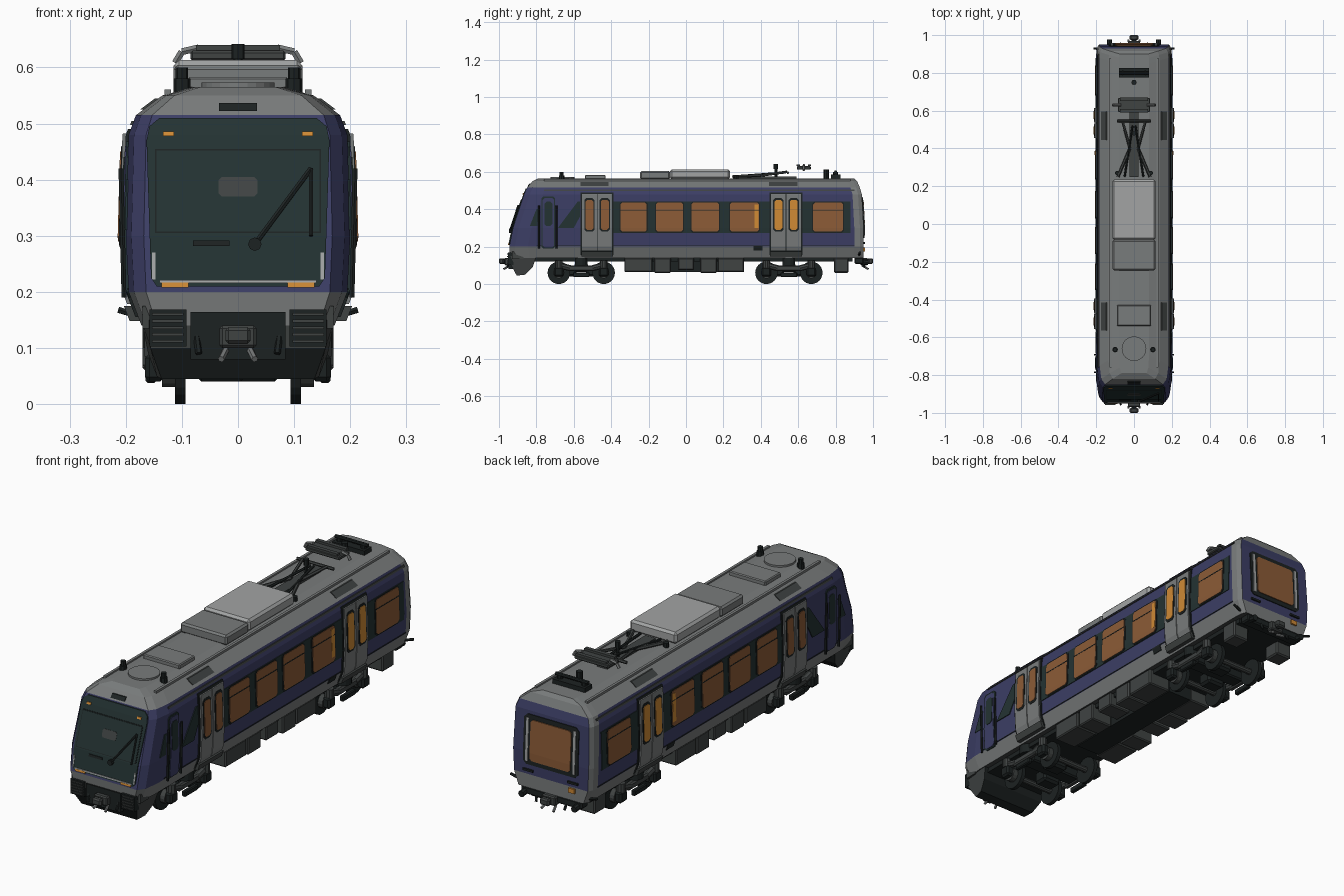
import bpy, bmesh
from mathutils import Vector

if "Cube" in bpy.data.objects:
    bpy.data.objects.remove(bpy.data.objects["Cube"])

def mat(name, r, g, b):
    m = bpy.data.materials.new(name)
    m.diffuse_color = (r, g, b, 1)
    m.use_nodes = True
    m.node_tree.nodes["Principled BSDF"].inputs["Base Color"].default_value = m.diffuse_color
    return m

GREY = mat("roof grey", .19, .20, .20)
LIGHT = mat("light grey", .36, .37, .37)
BLUE = mat("navy blue", .045, .048, .13)
DARK = mat("dark glass", .017, .032, .032)
BLACK = mat("black metal", .012, .016, .016)
UNDER = mat("underframe grey", .05, .056, .055)
BROWN = mat("amber window", .26, .105, .038)
ORANGE = mat("bright orange", .62, .25, .035)

# Body section: height, half width, front y, rear y
SEC = [(.14, .172, -.94, .95), (.20, .195, -.945, .95), (.30, .20, -.925, .95),
       (.48, .195, -.865, .94), (.515, .182, -.85, .93), (.55, .135, -.82, .915),
       (.565, .08, -.79, .90)]

def at(z, k):
    for a, b in zip(SEC, SEC[1:]):
        if z <= b[0]:
            return a[k] + (b[k] - a[k]) * (z - a[0]) / (b[0] - a[0])
    return SEC[-1][k]

def finish(name, bm, mats):
    bmesh.ops.recalc_face_normals(bm, faces=bm.faces)
    me = bpy.data.meshes.new(name)
    bm.to_mesh(me)
    bm.free()
    for m in mats:
        me.materials.append(m)
    ob = bpy.data.objects.new(name, me)
    bpy.context.collection.objects.link(ob)
    return ob

def box(name, c, s, m, bevel=0, taper=1):
    bm = bmesh.new()
    bmesh.ops.create_cube(bm, size=1)
    for v in bm.verts:
        t = taper if v.co.z > 0 else 1
        v.co = Vector((c[0] + v.co.x * s[0] * t, c[1] + v.co.y * s[1] * t, c[2] + v.co.z * s[2]))
    if bevel:
        bmesh.ops.bevel(bm, geom=bm.edges[:], offset=bevel, segments=1, affect='EDGES')
    return finish(name, bm, [m])

def rod(name, p, q, r, m, n=10, r2=None):
    p, q = Vector(p), Vector(q)
    bm = bmesh.new()
    bmesh.ops.create_cone(bm, cap_ends=True, segments=n, radius1=r,
                          radius2=r if r2 is None else r2, depth=(q - p).length)
    rot = Vector((0, 0, 1)).rotation_difference(q - p).to_matrix()
    for v in bm.verts:
        v.co = rot @ v.co + (p + q) / 2
    return finish(name, bm, [m])

# Plates that follow the body skin, given as rows (a, b, z)
def side(s):
    return lambda a, z, o: (s * (at(z, 1) + o), a, z)

def front(a, z, o):
    return (a, at(z, 2) - o, z)

def rear(a, z, o):
    return (a, at(z, 3) + o, z)

def strip(name, rows, place, m, off=.003):
    full = [rows[0]]
    for p, q in zip(rows, rows[1:]):
        for k in SEC:
            if p[2] + .001 < k[0] < q[2] - .001:
                t = (k[0] - p[2]) / (q[2] - p[2])
                full.append(tuple(p[i] + (q[i] - p[i]) * t for i in range(3)))
        full.append(q)
    bm = bmesh.new()
    R = [[bm.verts.new(place(x, z, o)) for x, o in ((a, off), (b, off), (b, -.004), (a, -.004))]
         for a, b, z in full]
    for p, q in zip(R, R[1:]):
        for i in range(4):
            j = (i + 1) % 4
            bm.faces.new((p[i], p[j], q[j], q[i]))
    bm.faces.new(R[0])
    bm.faces.new(R[-1])
    return finish(name, bm, [m])

def rect(a, b, z0, z1, c=.0):
    if not c:
        return [(a, b, z0), (a, b, z1)]
    return [(a + c, b - c, z0), (a, b, z0 + c), (a, b, z1 - c), (a + c, b - c, z1)]

# Car body: lofted rings, coloured by height
bm = bmesh.new()
stations = [(.84, 0, 2), (.95, .03, 2), (1, .10, 2), (1, -.05, 3), (.985, -.02, 3), (.93, 0, 3)]
rings = []
for sc, dy, k in stations:
    half = [(r[1] * sc, r[k] + dy, r[0]) for r in SEC]
    rings.append([bm.verts.new((-x, y, z)) for x, y, z in half] +
                 [bm.verts.new((x, y, z)) for x, y, z in reversed(half)])
N = len(rings[0])
for p, q in zip(rings, rings[1:]):
    for i in range(N):
        j = (i + 1) % N
        bm.faces.new((p[i], p[j], q[j], q[i]))
for r in (rings[0], rings[-1]):
    for i in range(N // 2 - 1):
        bm.faces.new((r[i], r[i + 1], r[N - 2 - i], r[N - 1 - i]))
for f in bm.faces:
    c = f.calc_center_median()
    f.material_index = 1 if .19 < c.z < .50 else (2 if c.z < .145 else 0)
    if c.y > .90 and len({round(v.co.y, 3) for v in f.verts}) > 1 and abs(c.x) > .1:
        f.material_index = 0
finish("car_body", bm, [GREY, BLUE, UNDER])

# Front: windscreen, trim, lamps, wiper
strip("windscreen", [(-.145, .145, .21), (-.155, .155, .225), (-.163, .163, .47),
                     (-.158, .158, .495), (-.14, .14, .51)], front, DARK, .005)
strip("windscreen_inner_pane", rect(-.148, .148, .305, .455), front, BLACK, .0065)
strip("windscreen_glass", rect(-.145, .145, .308, .452), front, DARK, .008)
strip("cab_sign", rect(-.035, .035, .37, .405, .006), front, UNDER, .009)
strip("roof_front_lamp", rect(-.034, .034, .522, .537), front, BLACK, .005)
strip("windscreen_sill", rect(-.14, .14, .216, .221), front, LIGHT, .008)
strip("dash_line", rect(-.08, -.015, .282, .292), front, BLACK, .008)
rod("wiper_arm", front(.03, .285, .012), front(.13, .42, .012), .005, BLACK, 6)
rod("wiper_blade", front(.13, .30, .012), front(.13, .42, .012), .004, BLACK, 6)
rod("wiper_pivot", front(.03, .285, 0), front(.03, .285, .018), .012, BLACK, 8)
for s in (-1, 1):
    for nm, x, w, z, h in (("upper_marker_lamp", .124, .01, .478, .008),
                           ("lower_marker_lamp", .112, .024, .208, .009)):
        strip(nm, rect(s * x - w, s * x + w, z, z + h), front, ORANGE, .009)
    strip("sill_corner", rect(s * .15 - .003, s * .15 + .003, .222, .27), front, LIGHT, .007)
    box("headlamp_housing", (s * .125, -.938, .136), (.066, .03, .066), BLACK)
    for i in range(5):
        box("headlamp_slat", (s * .125, -.955, .112 + i * .012), (.056, .006, .005), UNDER)
    box("front_side_vent", (s * .155, -.90, .155), (.03, .06, .04), UNDER)

# Nose skirt below the body, narrowing to the bottom
bm = bmesh.new()
prof = [(-.94, .15, .168), (-.935, .10, .166), (-.905, .045, .145), (-.86, .05, .145),
        (-.82, .09, .16), (-.80, .15, .172)]
L, R = ([bm.verts.new((s * x * (.94 if y < -.9 else 1), y, z)) for y, z, x in prof] for s in (-1, 1))
for i in range(6):
    j = (i + 1) % 6
    f = bm.faces.new((L[i], L[j], R[j], R[i]))
    f.material_index = 1 if i > 0 else 0
for ring in (L, R):
    bm.faces.new(ring)
finish("nose_skirt", bm, [UNDER, BLACK])
box("coupler_recess", (0, -.937, .122), (.17, .022, .085), BLACK)

# Couplers at both ends
for s, y in ((-1, -.94), (1, .94)):
    box("coupler_block", (0, y + s * .012, .12), (.066, .035, .04), UNDER, .005)
    rod("coupler_bar", (0, y, .122), (0, s * .985, .122), .014, BLACK, 8)
    box("coupler_head", (0, s * .987, .122), (.045, .026, .03), UNDER, .006)
    for t in (-1, 1):
        rod("brake_hose", (t * .02, y, .10), (t * .03, s * .975, .08), .006, GREY, 6)
        rod("end_hose", (t * .075, y, .13), (t * .07, s * .955, .09), .006, BLACK, 6)

# Rear end: window, handles, lamp
strip("rear_window_frame", rect(-.135, .135, .245, .465, .015), rear, BLACK, .004)
strip("rear_window", rect(-.10, .10, .265, .445, .01), rear, BROWN, .008)
for s in (-1, 1):
    strip("rear_window_post", rect(s * .116 - .006, s * .116 + .006, .26, .45), rear, LIGHT, .007)
    strip("rear_handle", rect(s * .11 - .025, s * .11 + .025, .215, .224), rear, BLACK, .008)
    rod("rear_hook", (s * .17, .925, .155), (s * .213, .93, .168), .006, BLACK, 6)
    rod("rear_buffer", (s * .13, .93, .12), (s * .13, .975, .115), .014, BLACK, 8)
    box("rear_step_box", (s * .12, .83, .10), (.08, .08, .08), UNDER, .006)
strip("rear_lamp", rect(-.12, -.09, .175, .195), rear, ORANGE, .008)
box("rear_beam", (0, .925, .125), (.30, .05, .035), BLACK, .006)

# Sides: window bands, panes, passenger doors, cab door
WINDOWS = [(-.35, -.21), (-.16, -.016), (.03, .176), (.235, .39), (.68, .84)]
for s in (-1, 1):
    P = side(s)
    for a, b in ((-.39, .45), (.62, .88)):
        strip("window_band", rect(a, b, .272, .442), P, DARK)
    for a, b in WINDOWS:
        strip("window_frame", rect(a - .006, b + .006, .274, .442, .012), P, BLACK, .005)
        strip("side_window", rect(a, b, .28, .436, .01), P, BROWN, .007)
        strip("window_rail", rect(a, b, .392, .396), P, BLACK, .008)
    strip("bright_window_edge", rect(.365, .387, .30, .425), P, ORANGE, .008)
    for yc in (-.475, .535):
        strip("door_frame", rect(yc - .088, yc + .088, .155, .49), P, BLACK, .005)
        strip("door_step", rect(yc - .085, yc + .085, .148, .175), P, UNDER, .018)
        strip("roof_grille", rect(yc - .09, yc + .06, .525, .545), P, UNDER, .006)
        for t in (-1, 1):
            c = yc + t * .041
            strip("door_leaf", rect(c - .039, c + .039, .178, .482), P, GREY, .011)
            strip("door_window_frame", rect(c - .028, c + .028, .28, .46, .012), P, BLACK, .0125)
            strip("door_window", rect(c - .021, c + .021, .29, .45, .009), P,
                  ORANGE if yc > 0 else BROWN, .0145)
    strip("cab_side_window", [(-.685, -.60, .30), (-.64, -.567, .36), (-.58, -.567, .44)], P, DARK, .004)
    strip("cab_door_frame", rect(-.772, -.70, .19, .468, .01), P, DARK, .004)
    strip("cab_door", rect(-.766, -.706, .195, .46, .01), P, BLUE, .006)
    strip("cab_door_window", rect(-.757, -.715, .31, .44, .01), P, DARK, .008)
    for y in (-.785, -.692):
        rod("cab_handrail", P(y, .19, .012), P(y, .42, .012), .005, BLACK, 6)
    strip("quarter_window", [(-.835, -.795, .31), (-.80, -.785, .40)], P, DARK, .002)
    strip("side_vent", rect(.36, .41, .18, .205), P, BLACK, .003)
    strip("belt_line", rect(-.80, .90, .203, .207), P, BLACK, .002)
    strip("gutter", rect(-.76, .90, .497, .505), P, UNDER, .004)
    box("roof_rail", (s * .125, .06, .556), (.012, 1.64, .01), GREY)

# Roof equipment
box("air_conditioner", (0, .075, .587), (.23, .32, .052), LIGHT, .01)
box("air_conditioner_front", (0, -.165, .582), (.23, .16, .045), GREY, .008)
box("roof_hatch", (0, -.485, .572), (.18, .11, .022), GREY, .004)
rod("roof_fan", (0, -.66, .56), (0, -.66, .573), .065, GREY, 24)
for s in (-1, 1):
    rod("antenna_base", (s * .1, -.665, .555), (s * .1, -.665, .58), .015, BLACK, 8)
    rod("antenna_top", (s * .1, -.665, .58), (s * .1, -.665, .60), .011, BLACK, 8)
    # Pantograph arms, horns and insulators
    rod("lower_arm", (s * .085, .25, .575), (s * .022, .40, .58), .008, UNDER, 6)
    rod("upper_arm", (s * .022, .40, .58), (s * .06, .54, .60), .007, UNDER, 6)
    rod("inner_arm", (s * .05, .25, .575), (s * .008, .52, .595), .006, BLACK, 6)
    rod("head_horn", (s * .07, .63, .635), (s * .1, .63, .628), .007, GREY, 6)
    rod("head_horn_tip", (s * .1, .63, .628), (s * .112, .63, .608), .007, GREY, 6)
    rod("rear_insulator", (s * .06, .80, .56), (s * .06, .80, .60), .013, BLACK, 8)
    rod("front_insulator", (s * .09, .27, .55), (s * .09, .27, .58), .012, BLACK, 8)
rod("arm_crossbar", (-.09, .545, .595), (.09, .545, .595), .007, UNDER, 6)
box("pantograph_base", (0, .42, .568), (.05, .34, .012), UNDER)
rod("pantograph_post", (0, .48, .56), (0, .48, .62), .008, BLACK, 8)
rod("pantograph_knob", (0, .48, .615), (0, .48, .642), .012, BLACK, 8)
for y in (.60, .66):
    box("contact_strip", (0, y, .635), (.15, .018, .01), UNDER)
box("pantograph_head", (0, .63, .621), (.17, .075, .018), UNDER, .004)
rod("insulator_bar", (-.08, .80, .60), (.08, .80, .60), .008, BLACK, 8)
box("switch_box", (0, .80, .572), (.16, .05, .025), BLACK)
rod("lightning_post", (0, .75, .56), (0, .75, .612), .014, BLACK, 8)

# Underframe and equipment boxes
box("underframe", (0, .03, .135), (.30, 1.72, .03), BLACK)
for y, d, z0 in ((-.255, .15, .065), (-.125, .09, .06), (0, .085, .075), (.12, .09, .06), (.24, .14, .065)):
    for s in (-1, 1):
        box("equipment_box", (s * .115, y, (z0 + .14) / 2), (.11, d, .14 - z0), UNDER, .005)
box("centre_tank", (0, 0, .10), (.12, .62, .07), BLACK)

# Bogies: wheels, axles, frames, springs
for yb in (-.56, .55):
    box("bogie_bolster", (0, yb, .088), (.26, .07, .045), BLACK, .006)
    for s in (-1, 1):
        box("bogie_side_beam", (s * .145, yb, .085), (.026, .15, .03), UNDER, .006)
        box("bogie_step", (s * .155, yb, .05), (.02, .09, .025), BLACK, .004)
        rod("air_spring", (s * .135, yb, .10), (s * .135, yb, .14), .034, BLACK, 14)
        for t in (-1, 1):
            yw = yb + t * .12
            rod("wheel", (s * .094, yw, .06), (s * .112, yw, .06), .06, BLACK, 24)
            rod("wheel_hub", (s * .11, yw, .06), (s * .135, yw, .06), .03, UNDER, 14)
            box("axle_box", (s * .148, yw, .065), (.035, .05, .05), BLACK, .008)
            rod("frame_link", (s * .145, yb + t * .06, .085), (s * .145, yw, .10), .016, UNDER, 8)
            rod("axle_spring", (s * .148, yw, .085), (s * .148, yw, .125), .02, UNDER, 10)
    for t in (-1, 1):
        rod("axle", (-.12, yb + t * .12, .06), (.12, yb + t * .12, .06), .014, UNDER, 10)
        box("traction_motor", (t * .03, yb + t * .06, .07), (.09, .07, .06), BLACK, .01)
